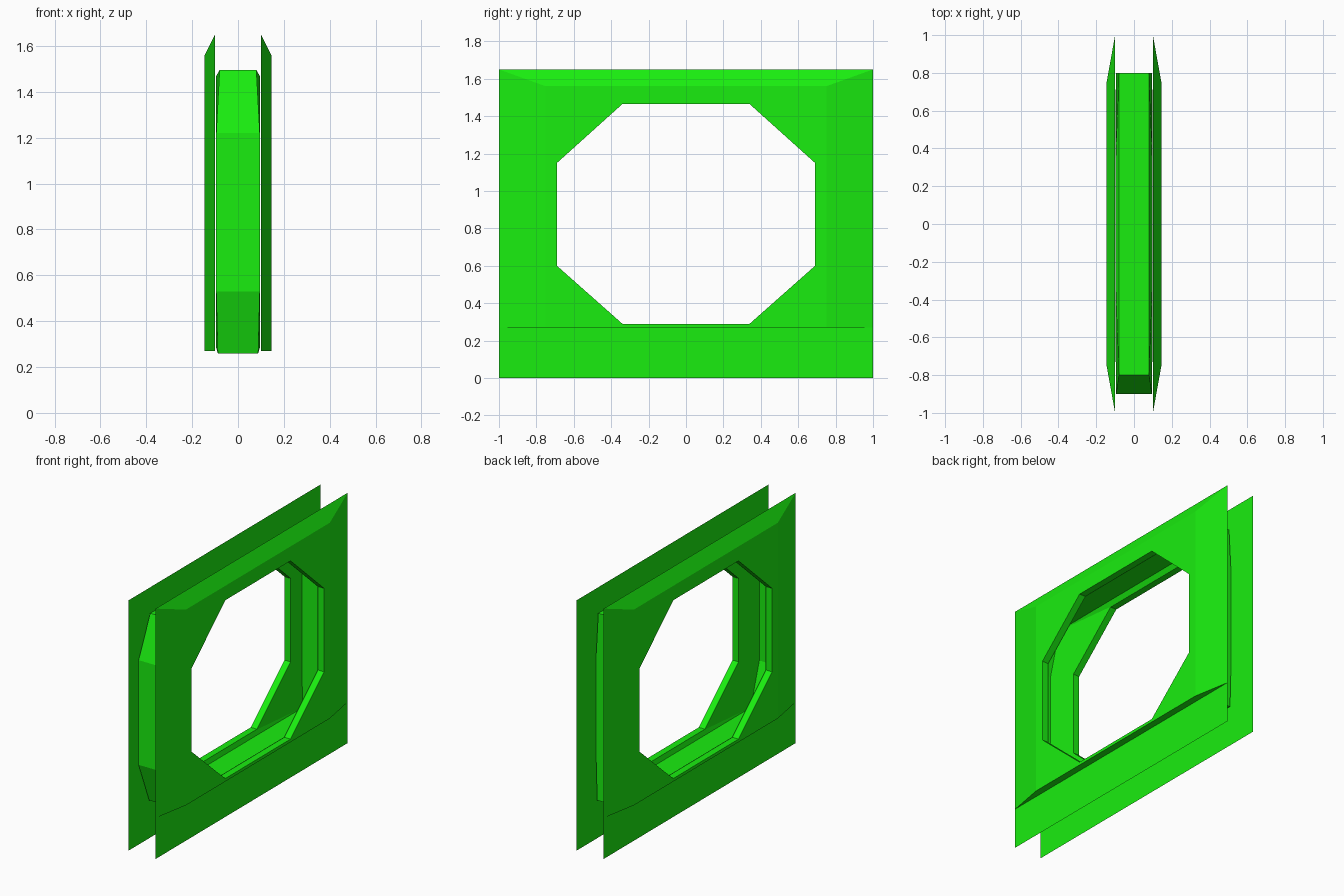
import bpy, bmesh

if "Cube" in bpy.data.objects:
    bpy.data.objects.remove(bpy.data.objects["Cube"])

green = bpy.data.materials.new("green")
green.diffuse_color = (0.01, 0.85, 0.005, 1)
green.use_nodes = True
green.node_tree.nodes["Principled BSDF"].inputs["Base Color"].default_value = green.diffuse_color

# Octagonal window outline, (y, z)
HOLE = [(-.34, .29), (.34, .29), (.69, .60), (.69, 1.15),
        (.34, 1.465), (-.34, 1.465), (-.69, 1.15), (-.69, .60)]


def loop(bm, x, points):
    return [bm.verts.new((x, y, z)) for y, z in points]


def rect(half, bottom, top):
    return [(-half, bottom), (half, bottom), (half, top), (-half, top)]


def bridge(bm, a, b):
    n = len(a)
    for i in range(n):
        j = (i + 1) % n
        bm.faces.new((a[i], a[j], b[j], b[i]))


def frame_face(bm, corners, octagon):
    # Flat face between a rectangle and the octagonal window
    for i in range(4):
        j = (i + 1) % 4
        bm.faces.new((corners[i], corners[j], octagon[2 * i + 1], octagon[2 * i]))
        bm.faces.new((corners[j], octagon[(2 * i + 2) % 8], octagon[2 * i + 1]))


def finish(bm, name):
    bmesh.ops.recalc_face_normals(bm, faces=bm.faces[:])
    mesh = bpy.data.meshes.new(name)
    bm.to_mesh(mesh)
    bm.free()
    mesh.materials.append(green)
    obj = bpy.data.objects.new(name, mesh)
    bpy.context.collection.objects.link(obj)


# Side panels: bevelled frame with window, and a thin skirt below
for name, s in (("right", 1), ("left", -1)):
    bm = bmesh.new()
    inner = loop(bm, s * .10, rect(1, .27, 1.65))
    outer = loop(bm, s * .145, rect(.75, .27, 1.56))
    hole_in = loop(bm, s * .10, HOLE)
    hole_out = loop(bm, s * .145, HOLE)
    frame_face(bm, inner, hole_in)
    frame_face(bm, outer, hole_out)
    bridge(bm, inner, outer)
    bridge(bm, hole_in, hole_out)
    finish(bm, name + "_panel")

    bm = bmesh.new()
    skirt = loop(bm, s * .10, rect(1, 0, .27))
    bm.faces.new(skirt if s > 0 else skirt[::-1])
    mesh_name = name + "_skirt"
    mesh = bpy.data.meshes.new(mesh_name)
    bm.to_mesh(mesh)
    bm.free()
    mesh.materials.append(green)
    bpy.context.collection.objects.link(bpy.data.objects.new(mesh_name, mesh))

# Middle casing: hollow band between the panels, (y, z, half width)
BAND = [(-.8, .26, .088), (.8, .26, .088), (.8, .53, .095), (.8, 1.22, .095),
        (.8, 1.495, .08), (-.8, 1.495, .08), (-.9, 1.22, .095), (-.9, .53, .095)]
bm = bmesh.new()
sides = []
for s in (1, -1):
    band = [bm.verts.new((s * w, y, z)) for y, z, w in BAND]
    bridge(bm, band, loop(bm, s * .097, HOLE))
    sides.append(band)
bridge(bm, *sides)
finish(bm, "middle_casing")
